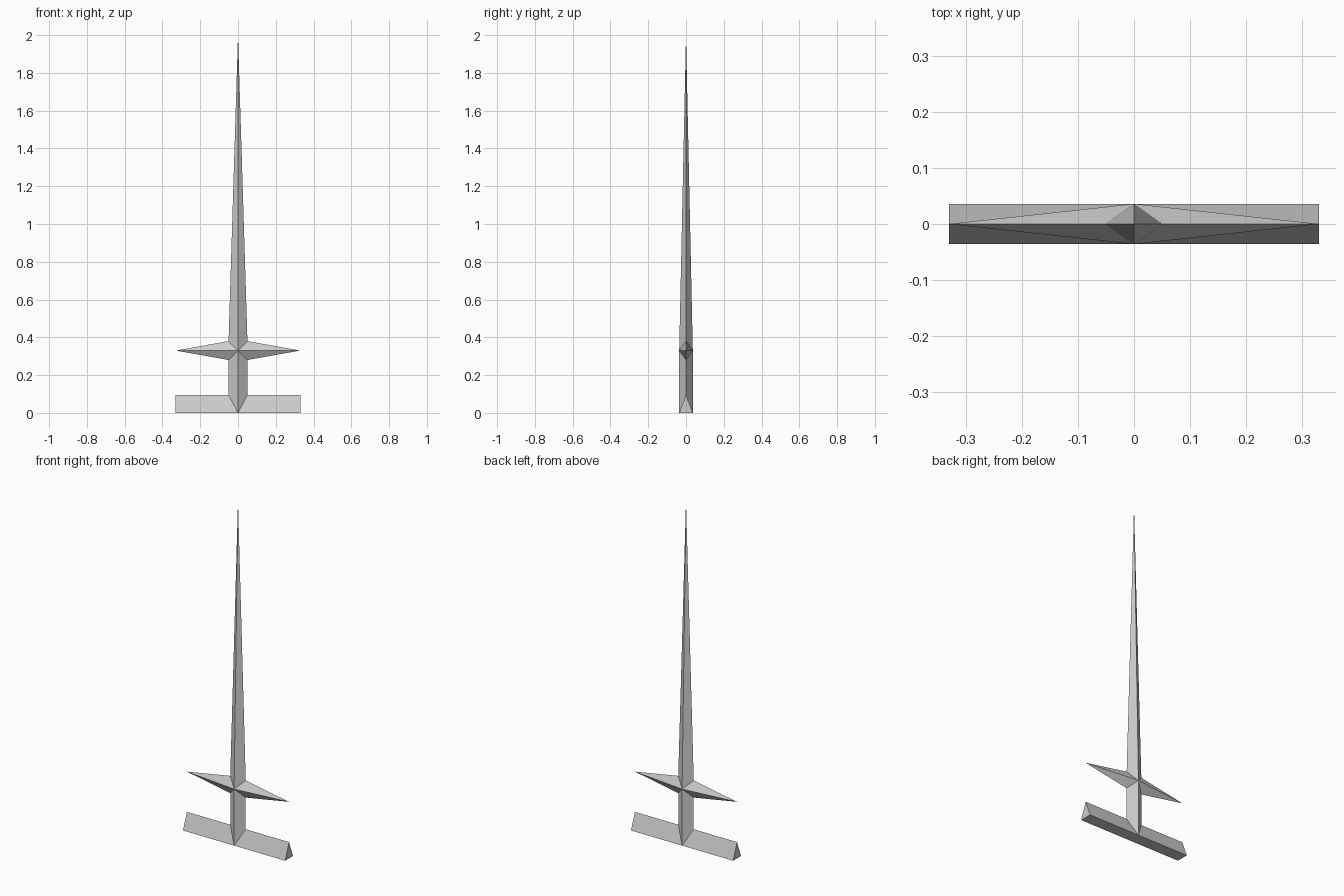
import bpy

if "Cube" in bpy.data.objects:
    bpy.data.objects.remove(bpy.data.objects["Cube"])

W, D = 0.05, 0.036       # half width and half depth of the diamond section
HUB = 0.33               # height where the blade, arms and grip meet
FRONT, BACK = (0, -D, HUB), (0, D, HUB)


def make(name, verts, faces):
    mesh = bpy.data.meshes.new(name)
    mesh.from_pydata(verts, [], faces)
    obj = bpy.data.objects.new(name, mesh)
    bpy.context.collection.objects.link(obj)
    return obj


def spike(name, a, b, tip):
    """Four-sided spike from corners a, b and the two hub points to a tip."""
    faces = [(i, (i + 1) % 4, 4) for i in range(4)]
    # wind faces outward
    ax = [tip[0], tip[2] - HUB]
    ea = a[0] * ax[1] - (a[2] - HUB) * ax[0]
    if ea > 0:
        faces = [f[::-1] for f in faces]
    return make(name, [a, FRONT, b, BACK, tip], faces)


# Corners where neighbouring parts meet
ul, ur = (-W, 0, HUB + W), (W, 0, HUB + W)
ll, lr = (-W, 0, HUB - W), (W, 0, HUB - W)

# Tapered blade and the two guard arms
spike("blade", ul, ur, (0, 0, 2))
spike("guard_right", ur, lr, (0.33, 0, HUB))
spike("guard_left", ll, ul, (-0.33, 0, HUB))

# Diamond grip running down to the ground
make("grip",
     [ll, FRONT, lr, BACK, (-W, 0, 0), (0, -D, 0), (W, 0, 0), (0, D, 0)],
     [(4 + i, 4 + (i + 1) % 4, (i + 1) % 4, i) for i in range(4)] + [(7, 6, 5, 4)])

# Triangular base bar
L, H = 0.33, 0.095
make("base_bar",
     [(x, y, z) for x in (-L, L) for y, z in ((-D, 0), (D, 0), (0, H))],
     [(0, 2, 1), (3, 4, 5), (0, 1, 4, 3), (1, 2, 5, 4), (2, 0, 3, 5)])
